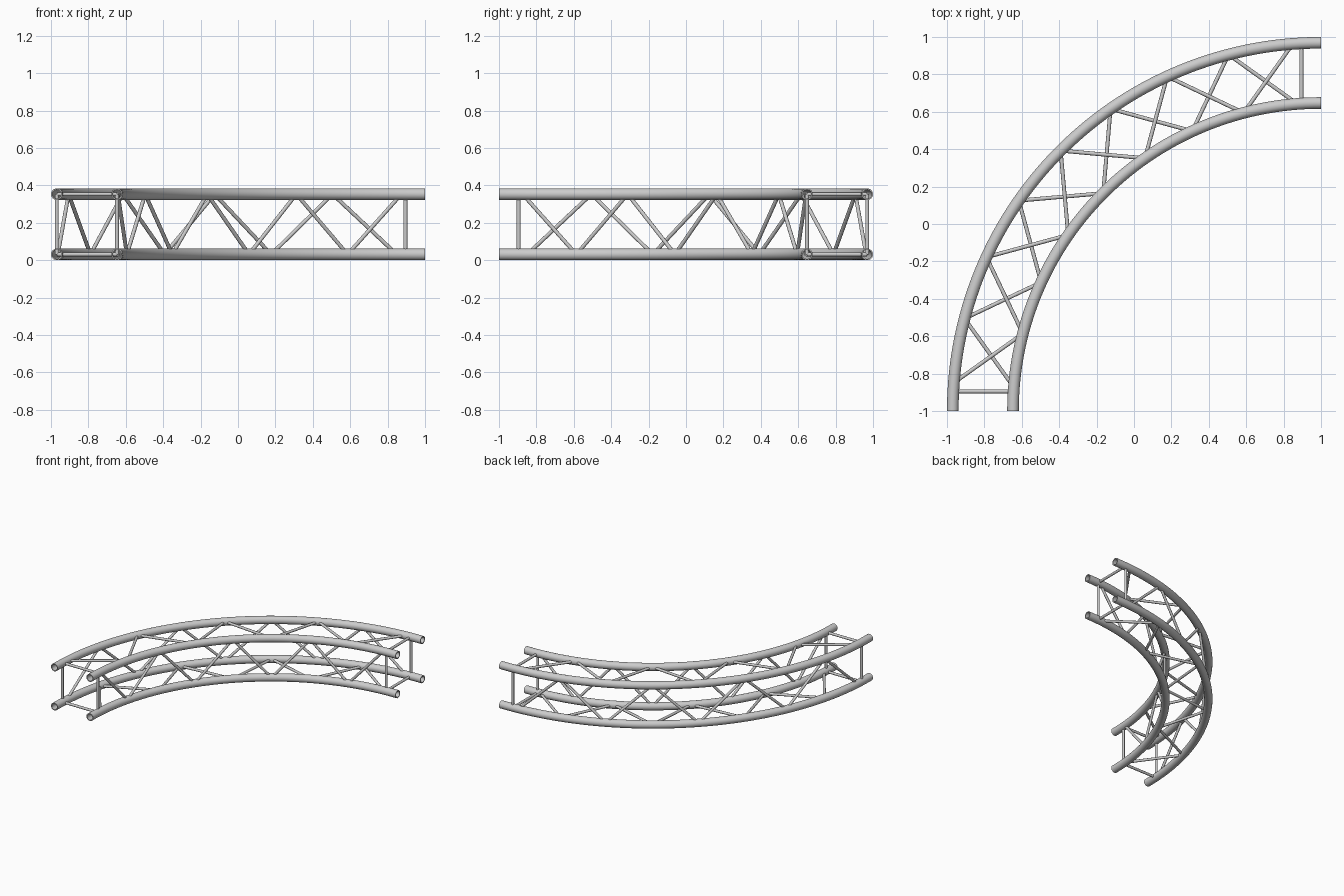
import bpy, bmesh
from math import sin, cos, pi, radians
from mathutils import Vector

if "Cube" in bpy.data.objects:
    bpy.data.objects.remove(bpy.data.objects["Cube"])

CENTRE = Vector((1, -1, 0))      # centre of the quarter bend
R_OUT, R_IN = 1.969, 1.647       # chord centreline radii
Z_LOW, Z_TOP = 0.031, 0.353      # chord centreline heights
CHORD_R, BRACE_R, WALL = 0.031, 0.0105, 0.007
END_BAR = 0.105                  # distance of end frames from the ends
FIRST, BAYS = 4.4, 8             # first joint angle, number of brace bays


def finish(bm, name):
    bmesh.ops.recalc_face_normals(bm, faces=bm.faces)
    mesh = bpy.data.meshes.new(name)
    bm.to_mesh(mesh)
    bm.free()
    ob = bpy.data.objects.new(name, mesh)
    bpy.context.collection.objects.link(ob)
    bpy.ops.object.select_all(action='DESELECT')
    bpy.context.view_layer.objects.active = ob
    ob.select_set(True)
    bpy.ops.object.shade_smooth_by_angle(angle=radians(40))
    return ob


def point(radius, deg, z):
    a = radians(deg)
    return CENTRE + Vector((-radius * cos(a), radius * sin(a), z))


def chord(name, radius, z, steps=60, sides=24):
    """Hollow bent pipe: outer and inner skins joined by end rings."""
    bm = bmesh.new()
    skins = []
    for r in (CHORD_R, CHORD_R - WALL):
        rings = []
        for i in range(steps + 1):
            rings.append([bm.verts.new(point(radius + r * cos(2 * pi * k / sides), 90 * i / steps,
                                             z + r * sin(2 * pi * k / sides))) for k in range(sides)])
        skins.append(rings)
    pairs = [(s[i], s[i + 1]) for s in skins for i in range(steps)]
    pairs += [(skins[0][e], skins[1][e]) for e in (0, -1)]
    for a, b in pairs:
        for k in range(sides):
            n = (k + 1) % sides
            bm.faces.new((a[k], a[n], b[n], b[k]))
    return finish(bm, name)


def bars(name, segments, sides=12):
    """Round bars between pairs of points."""
    bm = bmesh.new()
    for a, b in segments:
        d = b - a
        mat = d.to_track_quat('Z', 'Y').to_matrix().to_4x4()
        mat.translation = (a + b) / 2
        bmesh.ops.create_cone(bm, cap_ends=True, segments=sides, radius1=BRACE_R,
                              radius2=BRACE_R, depth=d.length, matrix=mat)
    return finish(bm, name)


def zigzag(name, start, other):
    """Alternate between two chords, each given as (radius, z)."""
    step = (90 - 2 * FIRST) / BAYS
    pts = [point((start, other)[i % 2][0], FIRST + step * i, (start, other)[i % 2][1])
           for i in range(BAYS + 1)]
    return bars(name, list(zip(pts, pts[1:])))


# Section corners in order around the square
corners = [(R_OUT, Z_LOW), (R_OUT, Z_TOP), (R_IN, Z_TOP), (R_IN, Z_LOW)]
chord_names = ["outer_lower", "outer_upper", "inner_upper", "inner_lower"]
face_names = ["outer", "top", "inner", "bottom"]

# Four main tubes and the zigzag lacing on each face
for i, c in enumerate(corners):
    chord(chord_names[i] + "_tube", *c)
    zigzag(face_names[i] + "_lacing", c, corners[(i + 1) % 4])

# Square frames of straight bars close to each end
front = [Vector((1 - r, -1 + END_BAR, z)) for r, z in corners]
side = [Vector((1 - END_BAR, -1 + r, z)) for r, z in corners]
for name, p in (("front_end_frame", front), ("right_end_frame", side)):
    bars(name, [(p[i], p[(i + 1) % 4]) for i in range(4)])
